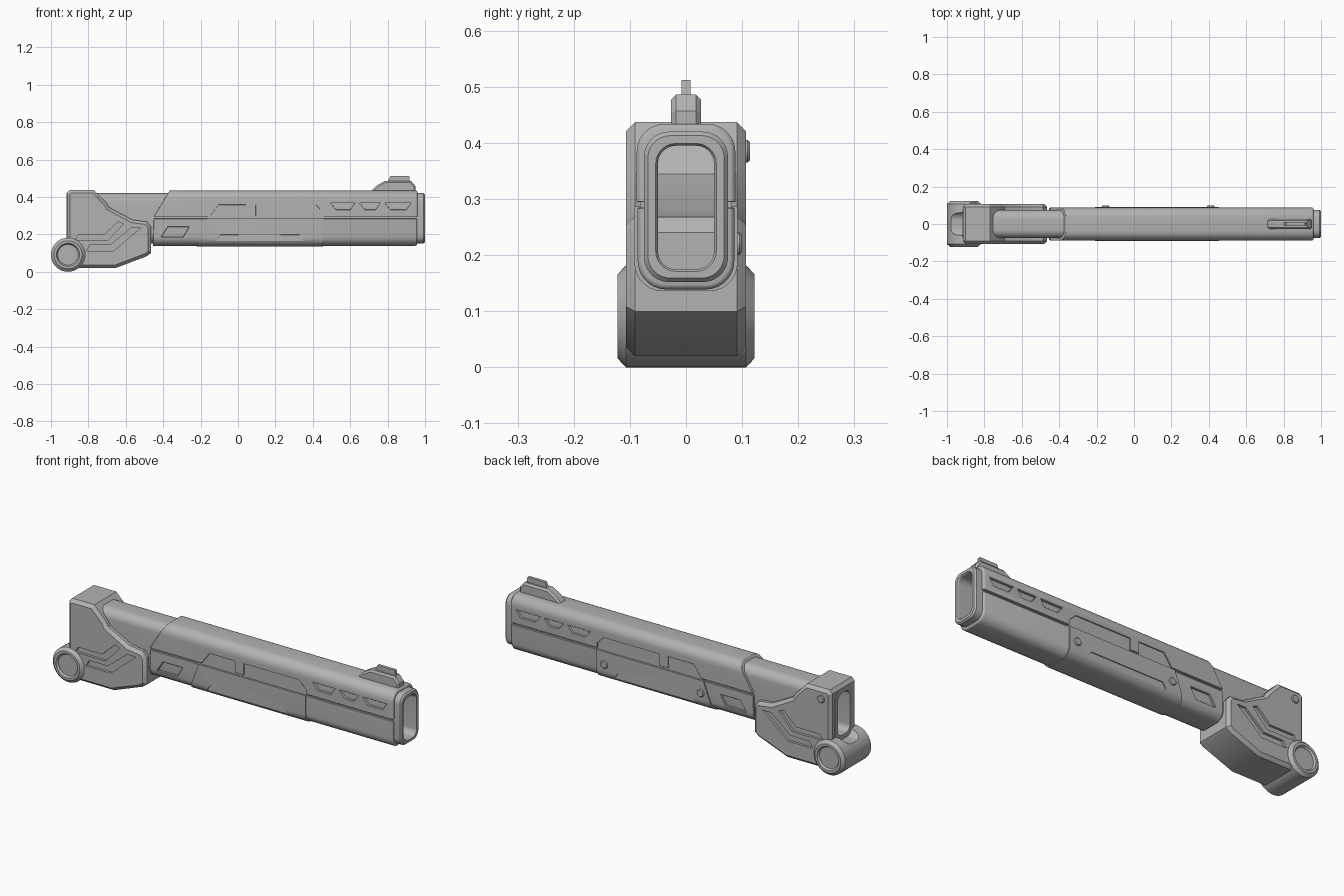
import bpy, bmesh, math
from mathutils import Vector

cube = bpy.data.objects.get("Cube")
if cube:
    bpy.data.objects.remove(cube, do_unlink=True)

# One plain grey for everything
grey = bpy.data.materials.new("plain_grey")
grey.use_nodes = True
COLOUR = (0.45, 0.45, 0.45, 1)
grey.diffuse_color = COLOUR
grey.node_tree.nodes["Principled BSDF"].inputs["Base Color"].default_value = COLOUR


def make(name, bm):
    bmesh.ops.recalc_face_normals(bm, faces=bm.faces)
    mesh = bpy.data.meshes.new(name)
    bm.to_mesh(mesh)
    bm.free()
    mesh.materials.append(grey)
    obj = bpy.data.objects.new(name, mesh)
    bpy.context.collection.objects.link(obj)
    return obj


def loft(name, rings, closed=False):
    """Skin a list of equal rings; closed joins last to first, else ends are capped."""
    bm = bmesh.new()
    loops = [[bm.verts.new(p) for p in ring] for ring in rings]
    n = len(loops[0])
    pairs = list(zip(loops, loops[1:] + loops[:1]))
    for a, b in pairs if closed else pairs[:-1]:
        for i in range(n):
            j = (i + 1) % n
            bm.faces.new((a[i], a[j], b[j], b[i]))
    if not closed:
        bm.faces.new(loops[0])
        bm.faces.new(loops[-1])
    return make(name, bm)


def section(x, w, z0, z1, r, steps=7):
    """Rounded rectangle across the x axis."""
    pts = []
    for k, (sy, z) in enumerate([(1, z1 - r), (-1, z1 - r), (-1, z0 + r), (1, z0 + r)]):
        for i in range(steps + 1):
            a = math.pi / 2 * (k + i / steps)
            pts.append((x, sy * (w - r) + r * math.cos(a), z + r * math.sin(a)))
    return pts


def prism(name, pts, y0, y1, chamfer=0):
    """Side outline (x, z) extruded along y, with its rims chamfered."""
    bm = bmesh.new()
    face = bm.faces.new([bm.verts.new((x, y0, z)) for x, z in pts])
    out = bmesh.ops.extrude_face_region(bm, geom=[face])
    moved = [v for v in out["geom"] if isinstance(v, bmesh.types.BMVert)]
    bmesh.ops.translate(bm, verts=moved, vec=(0, y1 - y0, 0))
    if chamfer:
        rims = [e for e in bm.edges if abs(e.verts[0].co.y - e.verts[1].co.y) < 1e-6]
        bmesh.ops.bevel(bm, geom=rims, offset=chamfer, segments=1, affect='EDGES')
    return make(name, bm)


def lathe(name, profile, centre, steps=48):
    """Turn (radius, y) points round a y axis through centre."""
    c = Vector(centre)
    return loft(name, [[c + Vector((r * math.cos(math.tau * i / steps), y,
                                    r * math.sin(math.tau * i / steps)))
                        for i in range(steps)] for r, y in profile])


def sides(pts, y_in, y_out=0.2):
    return [prism("cutter", pts, s * y_in, s * y_out) for s in (-1, 1)]


def finish(obj, keep=None, cuts=(), bevel=0):
    """Apply booleans and edge bevel, drop the cutters, then shade."""
    tools = ([(keep, 'INTERSECT')] if keep else []) + [(c, 'DIFFERENCE') for c in cuts]
    for tool, op in tools:
        mod = obj.modifiers.new("cut", 'BOOLEAN')
        mod.object, mod.operation, mod.solver = tool, op, 'EXACT'
    if bevel:
        mod = obj.modifiers.new("edge", 'BEVEL')
        mod.width, mod.segments, mod.limit_method = bevel, 1, 'ANGLE'
        mod.angle_limit = math.radians(40)
    if obj.modifiers:
        bpy.context.view_layer.update()
        graph = bpy.context.evaluated_depsgraph_get()
        mesh = bpy.data.meshes.new_from_object(obj.evaluated_get(graph))
        obj.modifiers.clear()
        obj.data = mesh
    for tool, _ in tools:
        bpy.data.objects.remove(tool, do_unlink=True)
    bpy.ops.object.select_all(action='DESELECT')
    obj.select_set(True)
    bpy.context.view_layer.objects.active = obj
    bpy.ops.object.shade_smooth_by_angle(angle=math.radians(28))
    return obj


def shell(name, w, x0, x1, z0=0.139, z1=0.434):
    return loft(name, [section(x0, w, z0, z1, 0.05), section(x1 - 0.006, w, z0, z1, 0.05),
                       section(x1, w - 0.006, z0 + 0.006, z1 - 0.006, 0.045),
                       section(x1, 0.062, 0.165, 0.405, 0.035),
                       section(x0, 0.062, 0.165, 0.405, 0.035)], True)


# Hollow core running the full length, ending in the muzzle rim
finish(loft("core_tube", [
    section(-0.917, 0.075, 0.152, 0.42, 0.045), section(0.992, 0.075, 0.152, 0.42, 0.045),
    section(1.0, 0.068, 0.159, 0.413, 0.04), section(1.0, 0.054, 0.171, 0.399, 0.036),
    section(0.994, 0.05, 0.175, 0.395, 0.032), section(-0.917, 0.05, 0.175, 0.395, 0.032)], True))

# Upper shell: slanted rear, stepped lower edge, three vents per side
upper_outline = [(-0.45, 0.295), (-0.15, 0.295), (-0.105, 0.358), (0.043, 0.358),
                 (0.043, 0.298), (0.095, 0.298), (0.095, 0.358), (0.415, 0.358),
                 (0.455, 0.32), (0.455, 0.295), (1.0, 0.295), (1.0, 0.5), (-0.325, 0.5)]
vents = []
for a, b in ((0.495, 0.625), (0.65, 0.76), (0.785, 0.925)):
    vents += sides([(a + 0.03, 0.332), (b - 0.025, 0.332), (b, 0.368), (a, 0.368)], 0.06)
finish(shell("upper_shell", 0.088, -0.47, 0.96),
       prism("cutter", upper_outline, -0.2, 0.2), vents, 0.004)

# Lower shell with a slanted window per side
lower_outline = [(-0.457, 0.1), (1.0, 0.1), (1.0, 0.285), (-0.45, 0.285)]
window = [(-0.41, 0.185), (-0.295, 0.185), (-0.262, 0.24), (-0.375, 0.24)]
finish(shell("lower_shell", 0.086, -0.47, 0.957),
       prism("cutter", lower_outline, -0.2, 0.2), sides(window, 0.06), 0.004)

# Raised grip sleeve with a shallow lower panel, and the plate above it
sleeve_outline = [(-0.235, 0.1), (0.455, 0.1), (0.455, 0.287), (-0.165, 0.287)]
panel = [(-0.13, 0.1), (-0.13, 0.139), (-0.095, 0.198), (0.33, 0.198), (0.365, 0.139), (0.365, 0.1)]
finish(shell("grip_sleeve", 0.092, -0.3, 0.5, 0.136),
       prism("cutter", sleeve_outline, -0.2, 0.2), sides(panel, 0.087), 0.003)
plate_outline = [(-0.16, 0.28), (0.46, 0.28), (0.46, 0.37), (-0.16, 0.37)]
finish(shell("side_plate", 0.082, -0.3, 0.5), prism("cutter", plate_outline, -0.2, 0.2))

# Rear bracket with two bent grooves per side
bracket_outline = [(-0.915, 0.42), (-0.9, 0.437), (-0.77, 0.437), (-0.7, 0.365),
                   (-0.69, 0.345), (-0.565, 0.278), (-0.487, 0.268), (-0.465, 0.24),
                   (-0.465, 0.1), (-0.49, 0.082), (-0.655, 0.02), (-0.915, 0.02)]
groove_a = [(-0.64, 0.267), (-0.612, 0.257), (-0.695, 0.168), (-0.87, 0.168),
            (-0.855, 0.198), (-0.715, 0.198)]
groove_b = [(-0.57, 0.235), (-0.52, 0.235), (-0.665, 0.112), (-0.81, 0.112),
            (-0.79, 0.145), (-0.68, 0.145)]


def bore():
    return loft("cutter", [section(x, 0.062, 0.15, 0.407, 0.04) for x in (-1.1, -0.75)])


finish(prism("rear_bracket", bracket_outline, -0.107, 0.107, 0.016),
       cuts=[bore()] + sides(groove_a, 0.094) + sides(groove_b, 0.094))

# Pivot drum with dished ends
end = [(0.001, 0.112), (0.055, 0.112), (0.062, 0.122), (0.075, 0.122), (0.091, 0.107)]
drum = end + [(r, -y) for r, y in reversed(end)]
finish(lathe("pivot_drum", drum, (-0.909, 0, 0.091)), cuts=[bore()])

# Pins on the back side only
for name, x, y, z in (("rear_pin", -0.86, 0.105, 0.385), ("sleeve_pin_rear", -0.15, 0.09, 0.22),
                      ("sleeve_pin_front", 0.41, 0.09, 0.22)):
    finish(lathe(name, [(0.02, -0.01), (0.02, 0.005), (0.016, 0.009), (0.001, 0.009)], (x, y, z), 24))

# Front sight and its blade
sight = [(0.715, 0.42), (0.715, 0.435), (0.74, 0.46), (0.785, 0.486),
         (0.925, 0.486), (0.95, 0.457), (0.95, 0.42)]
finish(prism("sight_base", sight, -0.027, 0.027, 0.009))
blade = [(0.8, 0.48), (0.815, 0.512), (0.915, 0.512), (0.92, 0.48)]
finish(prism("sight_blade", blade, -0.008, 0.008))
